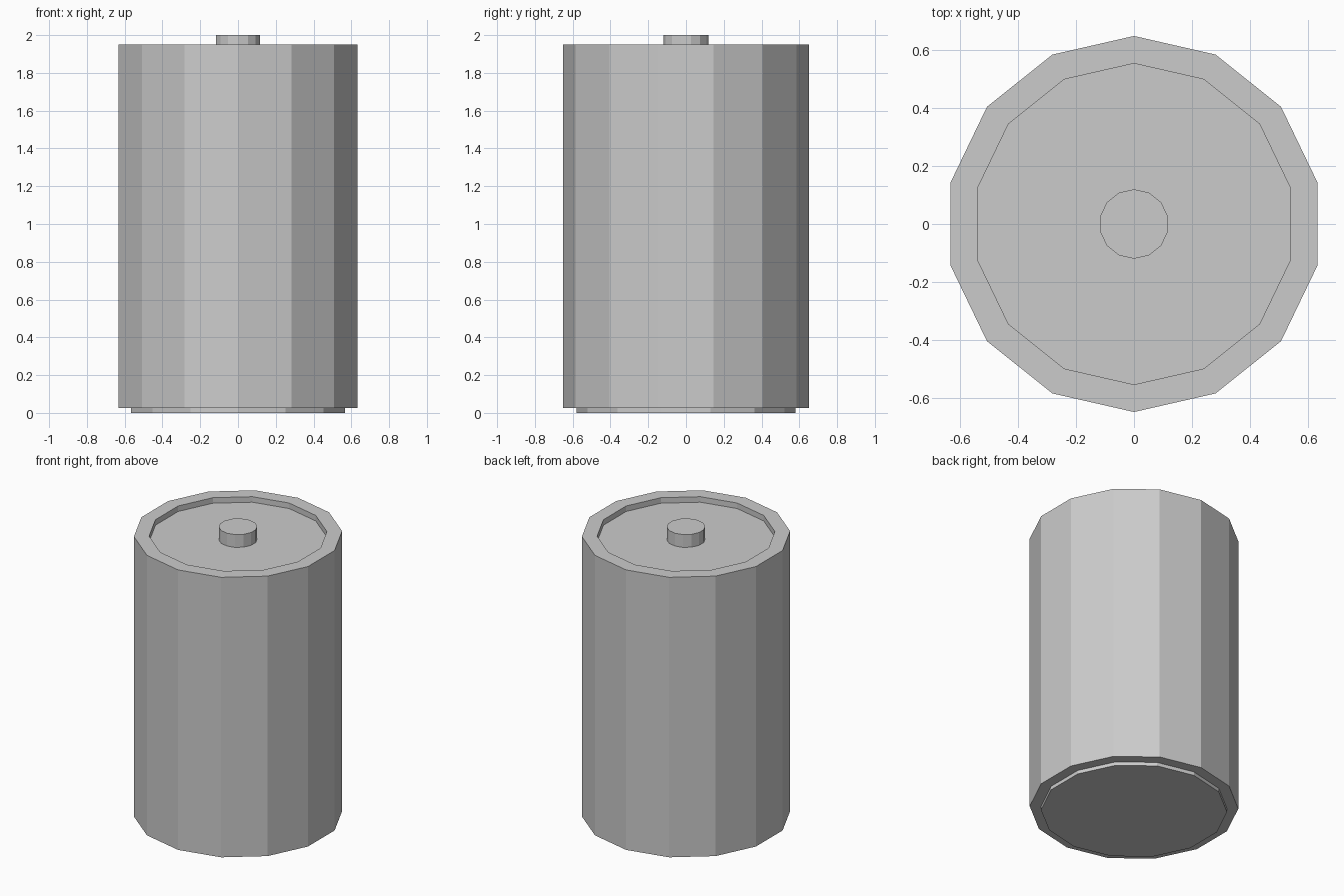
import bpy
import bmesh
from math import pi, sin, cos

cube = bpy.data.objects.get("Cube")
if cube:
    bpy.data.objects.remove(cube, do_unlink=True)

SIDES = 14

grey = bpy.data.materials.new("plain grey")
grey.use_nodes = True
colour = (0.6, 0.6, 0.6, 1)
grey.diffuse_color = colour
grey.node_tree.nodes["Principled BSDF"].inputs["Base Color"].default_value = colour


def lathe(name, profile):
    """Flat-sided solid from (radius, height) rings, listed bottom to top, capped at both ends."""
    bm = bmesh.new()
    rings = []
    for r, z in profile:
        angles = [pi / 2 + 2 * pi * i / SIDES for i in range(SIDES)]
        rings.append([bm.verts.new((r * cos(a), r * sin(a), z)) for a in angles])
    for low, high in zip(rings, rings[1:]):
        for i in range(SIDES):
            j = (i + 1) % SIDES
            bm.faces.new((low[i], low[j], high[j], high[i]))
    bm.faces.new(rings[0][::-1])
    bm.faces.new(rings[-1])
    mesh = bpy.data.meshes.new(name)
    bm.to_mesh(mesh)
    bm.free()
    mesh.materials.append(grey)
    obj = bpy.data.objects.new(name, mesh)
    bpy.context.collection.objects.link(obj)
    return obj


# Casing: bottom plate, outer wall, raised rim and sunken lid
lathe("battery_casing", [(0.58, 0), (0.58, 0.025), (0.65, 0.025),
                         (0.65, 1.95), (0.555, 1.95), (0.555, 1.912)])

# Contact button on the lid
lathe("top_terminal", [(0.12, 1.912), (0.12, 2.0)])
